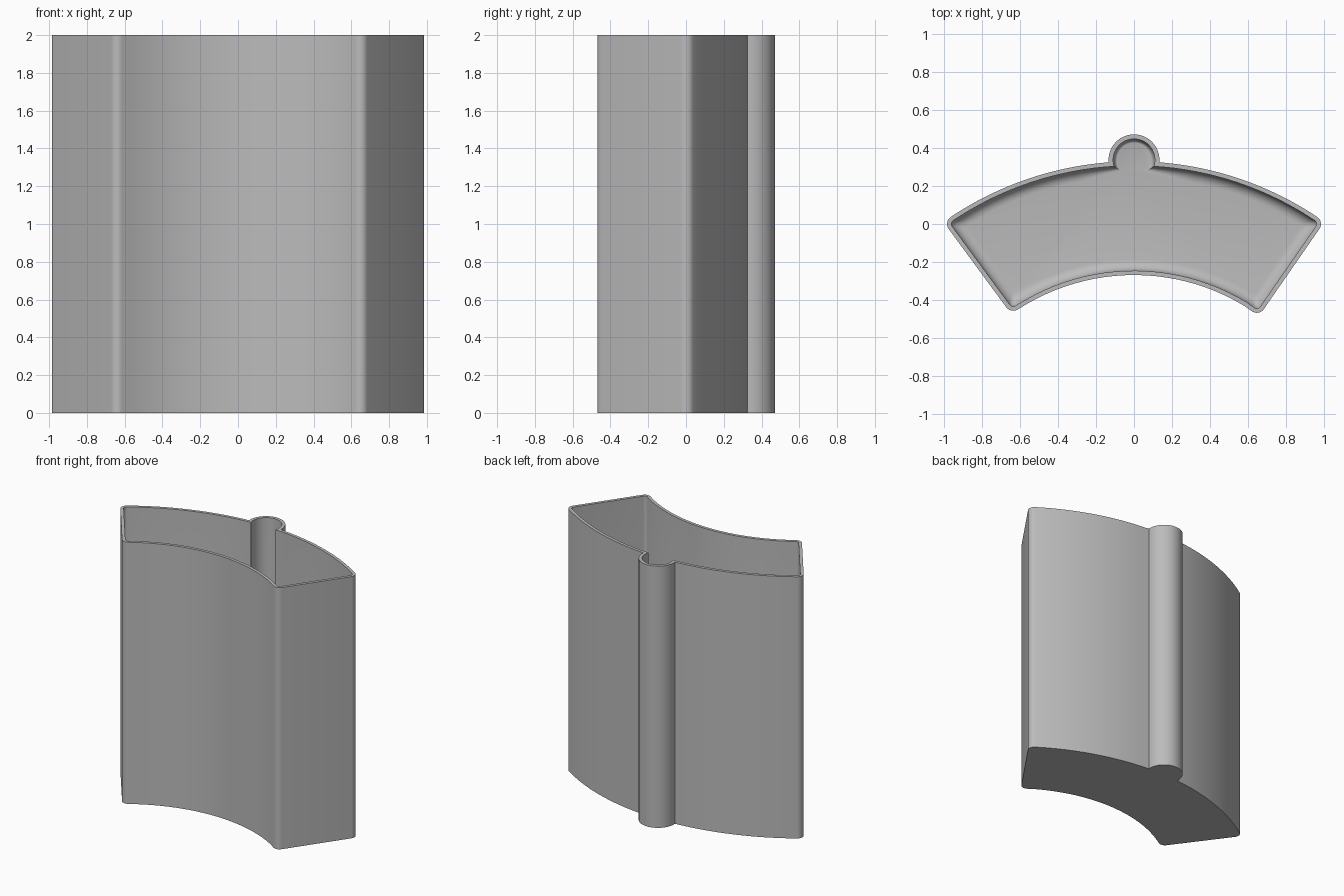
import bpy
import bmesh
from math import radians, degrees, sin, cos, asin, pi

if "Cube" in bpy.data.objects:
    bpy.data.objects.remove(bpy.data.objects["Cube"], do_unlink=True)

HEIGHT = 2.0
FLOOR = 0.04       # thickness of the base
FILLET = 0.06      # rounding between walls and base
OUT, INN = 0.045, 0.022   # corner radii of the outer and inner wall faces
STEPS = 24

# Centres and radii of the two long curved walls
BACK_Y, BACK_R = -1.408, 1.693
FRONT_Y, FRONT_R = -1.39, 1.166
RIB_Y = 0.338

# Corner centres, with the directions where each rounding starts and ends
CORNERS = {
    "back_left": (-0.94, 0.0, 123.7, 216.5),
    "front_left": (-0.637, -0.412, 216.5, 303),
    "front_right": (0.647, -0.423, 236, 325.5),
    "back_right": (0.94, 0.0, 325.5, 416.3),
}


def arc(cx, cy, r, a0, a1, n):
    angles = [radians(a0 + (a1 - a0) * i / n) for i in range(n + 1)]
    return [(cx + r * cos(a), cy + r * sin(a)) for a in angles]


def corner(name, d, e):
    x, y, a0, a1 = CORNERS[name]
    p, q = radians(a0), radians(a1)
    return arc(x - e * (cos(p) + cos(q)), y - e * (sin(p) + sin(q)), d, a0, a1, 8)


def outline(d, e, rib_r):
    """Closed plan outline: corner radius d, pulled inward by e."""
    neck_y = BACK_Y + BACK_R + d - e / 3 - 0.004
    b = asin((neck_y - RIB_Y) / rib_r)
    rib = arc(0, RIB_Y, rib_r, degrees(b), 180 - degrees(b), 32)
    start = asin(rib_r * cos(b) / (BACK_R + d))
    end = radians(33.7) - e / BACK_R
    back = []
    for i in range(1, STEPS):
        t = i / STEPS
        r = BACK_R + d - e * (1 + 2 * min(1, 4 * t)) / 3
        a = start + (end - start) * t
        back.append((-r * sin(a), BACK_Y + r * cos(a)))
    turn = degrees(e / FRONT_R)
    front = arc(0, FRONT_Y, FRONT_R - d + e, 123 - turn, 56 + turn, STEPS)[1:-1]
    return (rib + back + corner("back_left", d, e) + corner("front_left", d, e)
            + front + corner("front_right", d, e) + corner("back_right", d, e)
            + [(-x, y) for x, y in reversed(back)])


# Rows run from the base up the outside, over the rim and down the inside
outer = outline(OUT, 0, 0.134)
inner = outline(INN, 0, 0.11)
rows = [(outer, 0), (outer, HEIGHT), (inner, HEIGHT)]
for k in range(7):
    a = k * pi / 12
    e = FILLET * (1 - cos(a))
    rows.append((outline(INN, e, 0.11 - 0.02 * e / FILLET),
                 FLOOR + FILLET * (1 - sin(a))))

bm = bmesh.new()
rings = [[bm.verts.new((x, y, z)) for x, y in pts] for pts, z in rows]
for low, high in zip(rings, rings[1:]):
    for i in range(len(low)):
        j = (i + 1) % len(low)
        bm.faces.new((low[i], low[j], high[j], high[i]))
bm.faces.new(list(reversed(rings[0])))
bm.faces.new(rings[-1])
bmesh.ops.recalc_face_normals(bm, faces=bm.faces)

mesh = bpy.data.meshes.new("curved_container")
bm.to_mesh(mesh)
bm.free()
container = bpy.data.objects.new("curved_container", mesh)
bpy.context.collection.objects.link(container)

# Plain grey finish
grey = bpy.data.materials.new("plain_grey")
grey.use_nodes = True
colour = (0.5, 0.5, 0.5, 1)
grey.diffuse_color = colour
grey.node_tree.nodes["Principled BSDF"].inputs["Base Color"].default_value = colour
mesh.materials.append(grey)

bpy.ops.object.select_all(action="DESELECT")
container.select_set(True)
bpy.context.view_layer.objects.active = container
bpy.ops.object.shade_smooth_by_angle(angle=radians(30))
